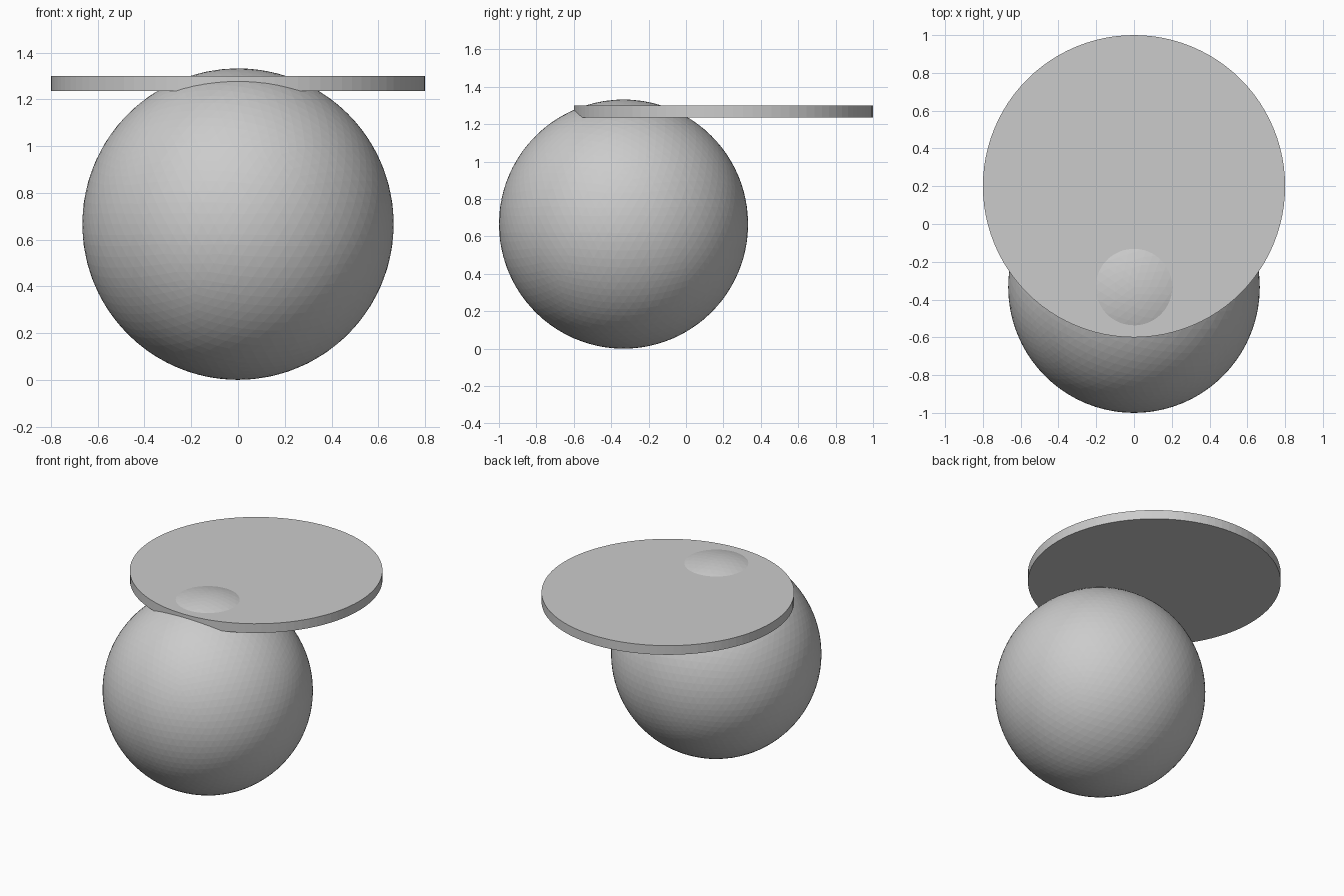
import bpy

if "Cube" in bpy.data.objects:
    bpy.data.objects.remove(bpy.data.objects["Cube"])

# Ball base: finely faceted sphere standing on the ground
R = 0.666
bpy.ops.mesh.primitive_ico_sphere_add(subdivisions=5, radius=R, location=(0, -0.334, R))
ball = bpy.context.object
ball.name = "ball_base"

# Round top: thin disc set off-centre, with the ball poking through it
Z_BOTTOM, Z_TOP = 1.236, 1.30
bpy.ops.mesh.primitive_cylinder_add(
    vertices=96, radius=0.8, depth=Z_TOP - Z_BOTTOM,
    location=(0, 0.2, (Z_BOTTOM + Z_TOP) / 2))
disc = bpy.context.object
disc.name = "round_top"
